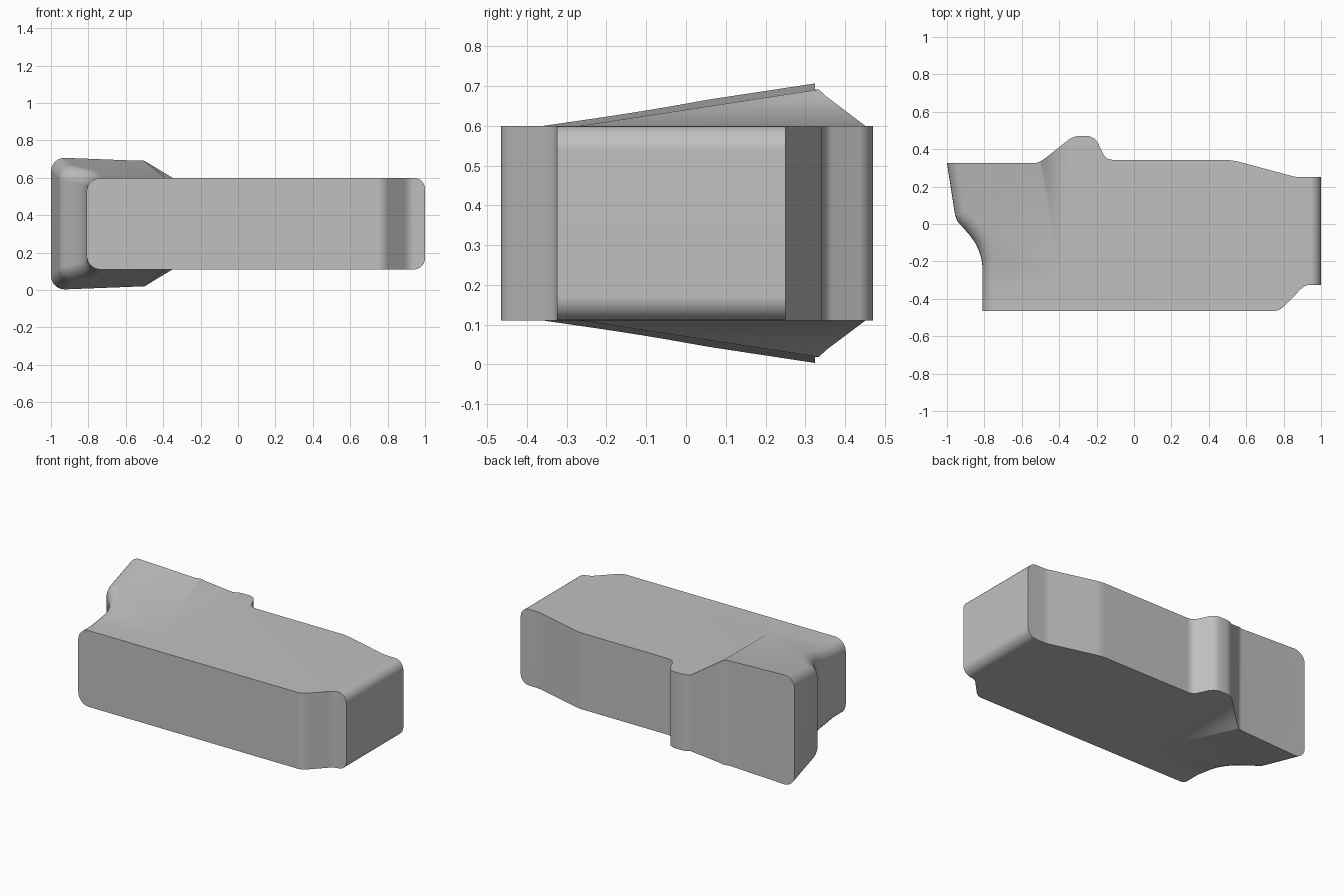
import bpy, bmesh, math
from mathutils import Vector

cube = bpy.data.objects.get("Cube")
if cube:
    bpy.data.objects.remove(cube, do_unlink=True)

MID, HALF = 0.355, 0.245   # mid height and half thickness of the flat body

grey = bpy.data.materials.new("plain grey")
grey.use_nodes = True
colour = (0.53, 0.53, 0.53, 1)
grey.diffuse_color = colour
grey.node_tree.nodes["Principled BSDF"].inputs["Base Color"].default_value = colour

# Plan outline, counter-clockwise
front = [(-0.81, -0.465), (0.75, -0.465), (0.775, -0.46), (0.8, -0.443),
         (0.89, -0.35), (0.91, -0.333), (0.935, -0.325), (1, -0.325)]
back = [(1, 0.25), (0.88, 0.25), (0.85, 0.255), (0.56, 0.333), (0.51, 0.342),
        (-0.11, 0.342), (-0.14, 0.348), (-0.16, 0.366), (-0.195, 0.437),
        (-0.21, 0.456), (-0.24, 0.47), (-0.3, 0.47), (-0.325, 0.465),
        (-0.35, 0.451), (-0.47, 0.355), (-0.5, 0.335), (-0.53, 0.325), (-1, 0.325)]
left = [(-0.957, 0.05), (-0.945, 0.015), (-0.915, -0.018), (-0.88, -0.058),
        (-0.85, -0.1), (-0.828, -0.145), (-0.815, -0.19), (-0.81, -0.23)]

# Flare: two sloping planes that meet at a ridge and start from one corner
corner = Vector((-0.39, -0.265))
ridge_end = Vector((-0.5, 0.325))
RIDGE_HEIGHT = 0.09


def slope(other):
    """Gradient of a plane, zero along corner-other, at full height on the ridge."""
    d = other - corner
    n = Vector((-d.y, d.x))
    return n * (RIDGE_HEIGHT / n.dot(ridge_end - corner))


ramp = slope(Vector((-0.78, -0.37)))
shoulder = slope(Vector((-0.35, 0.45)))


def flare(x, y):
    p = Vector((x, y)) - corner
    return max(0, min(ramp.dot(p), shoulder.dot(p)))


# Flat plan, split along the creases of the flare
bm = bmesh.new()
bm.faces.new([bm.verts.new((x, y, 0)) for x, y in front + back + left])
for normal in (ramp, shoulder, ramp - shoulder):
    bmesh.ops.bisect_plane(bm, geom=bm.verts[:] + bm.edges[:] + bm.faces[:], dist=0.0002,
                           plane_co=corner.to_3d(), plane_no=normal.to_3d().normalized())

# Thicken into top and bottom skins, mirrored about the mid height
new = bmesh.ops.extrude_face_region(bm, geom=bm.faces[:], use_keep_orig=True)["geom"]
top = {v for v in new if isinstance(v, bmesh.types.BMVert)}
for v in bm.verts:
    lift = HALF + flare(v.co.x, v.co.y)
    v.co.z = MID + (lift if v in top else -lift)
bmesh.ops.recalc_face_normals(bm, faces=bm.faces[:])
bmesh.ops.dissolve_limit(bm, angle_limit=0.005, verts=bm.verts[:], edges=bm.edges[:])
bm.normal_update()


# Round the long rims at both ends
def end_rim(edge, side):
    a, b = edge.verts
    level = (a.co.z - MID) * (b.co.z - MID) > 0
    at_end = min(a.co.x * side, b.co.x * side) > (0.99 if side > 0 else 0.75)
    wall = [f for f in edge.link_faces if abs(f.normal.z) < 0.1]
    return level and at_end and len(wall) == 1 and wall[0].normal.x * side > 0.5


for side, radius in ((-1, 0.075), (1, 0.06)):
    rims = [e for e in bm.edges if end_rim(e, side)]
    bmesh.ops.bevel(bm, geom=rims, offset=radius, offset_type='OFFSET', segments=6,
                    profile=0.5, affect='EDGES', clamp_overlap=False)

bmesh.ops.recalc_face_normals(bm, faces=bm.faces[:])
mesh = bpy.data.meshes.new("flared_block")
bm.to_mesh(mesh)
bm.free()
mesh.materials.append(grey)
block = bpy.data.objects.new("flared_block", mesh)
bpy.context.collection.objects.link(block)

# Smooth the rounded parts and keep the large faces flat
bpy.ops.object.select_all(action='DESELECT')
block.select_set(True)
bpy.context.view_layer.objects.active = block
bpy.ops.object.shade_smooth_by_angle(angle=math.radians(35))
weighted = block.modifiers.new("flat large faces", 'WEIGHTED_NORMAL')
weighted.keep_sharp = True
